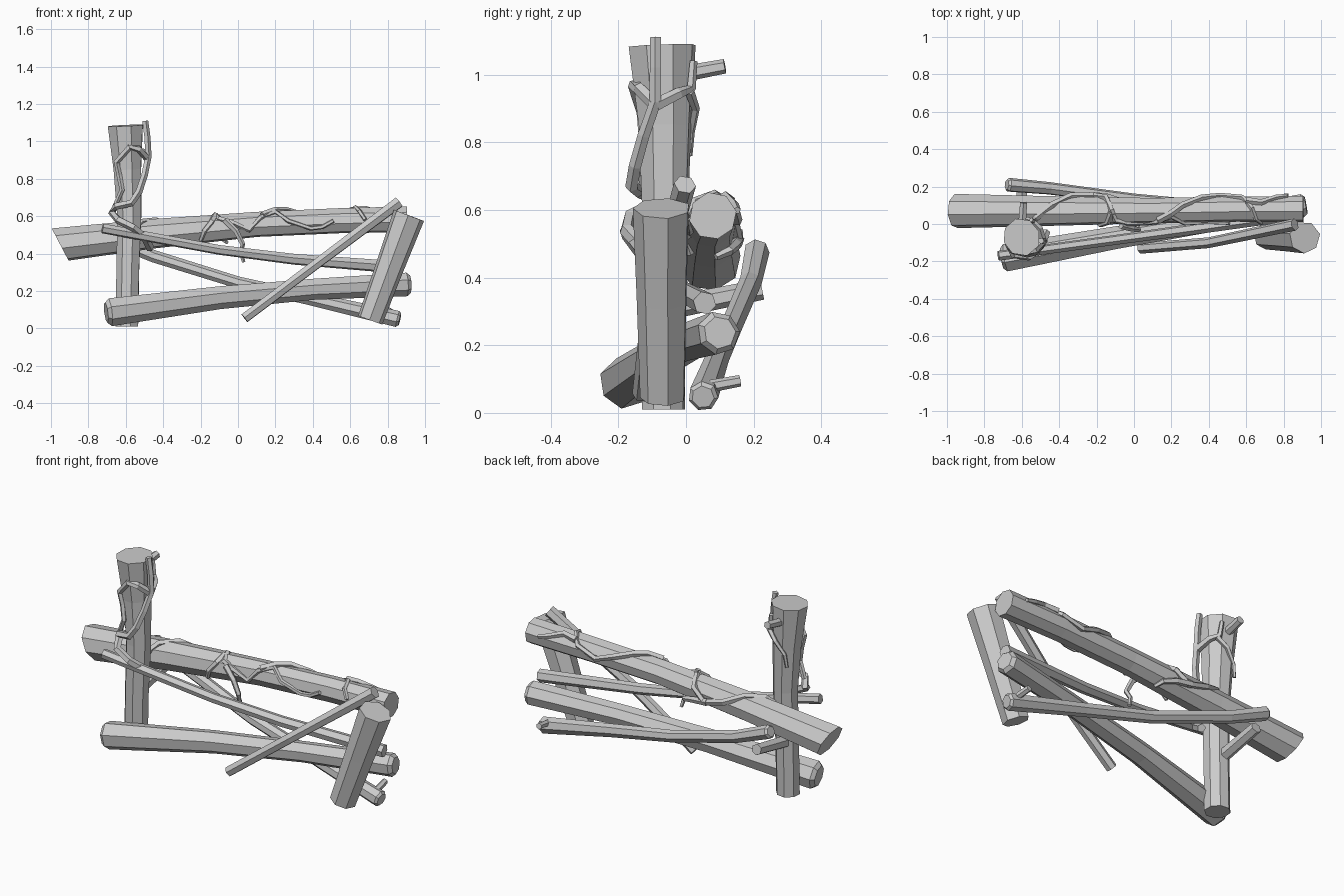
import bpy, bmesh, random
from math import sin, cos, pi, radians
from mathutils import Vector

random.seed(4)


def log(name, pts, radii, sides=7, phase=0.0, bevel=0.0, rough=0.0, start_normal=None):
    """Faceted tapered log swept along a path of points."""
    pts = [Vector(p) for p in pts]
    n = len(pts)
    tans = []
    for i in range(n):
        a, b = pts[max(i - 1, 0)], pts[min(i + 1, n - 1)]
        tans.append((b - a).normalized())
    ref = Vector((0, 0, 1)) if abs(tans[0].z) < 0.8 else Vector((1, 0, 0))
    wob = [1 + random.uniform(-rough, rough) for _ in range(sides)]
    bm = bmesh.new()
    rings, u = [], None
    # optional chamfer rings at both ends
    stations = [(pts[i], tans[i], radii[i]) for i in range(n)]
    if bevel:
        p0, t0, r0 = stations[0]
        p1, t1, r1 = stations[-1]
        stations[0] = (p0 + t0 * bevel, t0, r0)
        stations[-1] = (p1 - t1 * bevel, t1, r1)
        stations = [(p0, t0, r0 * 0.75)] + stations + [(p1, t1, r1 * 0.75)]
    for k, (p, t, r) in enumerate(stations):
        u = ref if u is None else u
        u = (u - t * u.dot(t)).normalized()
        v = t.cross(u)
        ring = []
        for j in range(sides):
            a = phase + 2 * pi * j / sides
            d = (u * cos(a) + v * sin(a)) * r * wob[j]
            if k == 0 and start_normal:
                nn = Vector(start_normal)
                d -= t * (d.dot(nn) / t.dot(nn))
            ring.append(bm.verts.new(p + d))
        rings.append(ring)
    for A, B in zip(rings, rings[1:]):
        for j in range(sides):
            q = (j + 1) % sides
            bm.faces.new((A[j], A[q], B[q], B[j]))
    bm.faces.new(rings[0][::-1])
    bm.faces.new(rings[-1])
    bmesh.ops.recalc_face_normals(bm, faces=bm.faces)
    me = bpy.data.meshes.new(name)
    bm.to_mesh(me)
    bm.free()
    ob = bpy.data.objects.new(name, me)
    bpy.context.collection.objects.link(ob)
    return ob


def vine(name, pts, r0=0.02, r1=0.011):
    n = len(pts) - 1
    log(name, pts, [r0 + (r1 - r0) * i / n for i in range(n + 1)], sides=5)


# Posts
log("left_post", [(-.595, -.065, .01), (-.59, -.065, .3), (-.582, -.06, .6), (-.592, -.06, .85),
                  (-.603, -.068, 1.085)],
    [.066, .066, .07, .08, .102], 8, .3, rough=.05, start_normal=(0, 0, 1))
log("right_post", [(.705, -.068, .045), (.81, -.07, .33), (.912, -.072, .605)],
    [.07, .078, .088], 7, .2, rough=.04)

# Rails
log("top_rail", [(-.95, .07, .447), (-.45, .07, .505), (.1, .072, .555), (.55, .08, .575), (.905, .08, .582)],
    [.092, .08, .068, .068, .07], 8, .2, rough=.03, start_normal=(.88, 0, .46))
log("low_rail", [(-.705, -.185, .085), (-.1, -.075, .165), (.4, .01, .21), (.92, .1, .237)],
    [.076, .062, .057, .064], 7, .3, bevel=.02, rough=.03)
log("thin_rail", [(-.725, -.17, .535), (-.1, -.085, .42), (.3, -.03, .37), (.88, .055, .325)],
    [.027, .027, .03, .035], 6, .3)
log("back_rail", [(-.68, .21, .483), (-.45, .19, .385), (0, .13, .245), (.4, .09, .155), (.865, .05, .047)],
    [.038, .034, .033, .036, .045], 7, .1, bevel=.012)
log("diagonal_brace", [(.035, -.13, .055), (.4, -.1, .33), (.86, -.003, .675)],
    [.029, .029, .033], 6, .4)

# Sawn branch stubs
for nm, a, b, r in [("upper_stub", (-.6, -.02, 1.0), (-.59, .115, 1.025), .024),
                    ("support_stub", (-.6, -.05, .31), (-.6, .225, .365), .034),
                    ("lower_stub", (.82, .05, .075), (.81, .16, .095), .019)]:
    log(nm, [a, b], [r, r * .9], 6)


# Vines wound around the top rail: (x, angle) with 0 = front, 90 = top, 180 = back
def on_rail(x, deg):
    s = (x + .95) / 1.855
    z = .447 + .103 * min(1, s / .566) + .032 * max(0, (s - .45) / .55)
    r = .088 - .02 * min(1, s / .55) + .006
    a = radians(deg)
    return (x, .07 + .01 * s - r * cos(a), z + r * sin(a))


rail_vines = {
    "main_vine": [(-.57, 20), (-.52, 65), (-.44, 110), (-.34, 160), (-.22, 190), (-.15, 150), (-.12, 90),
                  (-.1, 45), (-.03, 20), (.06, -20), (.12, 30), (.2, 60), (.27, 10), (.39, -25), (.45, -20), (.51, 5)],
    "vine_fork": [(.13, 40), (.2, 75), (.26, 110), (.36, 150), (.46, 180), (.58, 150), (.63, 95), (.65, 45), (.68, 5)],
    "vine_curl": [(-.12, 80), (-.14, 35), (-.18, 0), (-.2, -40)],
    "vine_end": [(.6, 130), (.68, 120), (.76, 150), (.82, 165)],
    "vine_back": [(-.24, 185), (-.15, 200), (-.08, 225), (-.06, 260)],
}
for nm, path in rail_vines.items():
    vine(nm, [on_rail(*p) for p in path])
vine("hanging_vine", [(-.07, -.01, .58), (-.01, -.025, .52), (.025, -.03, .45), (.015, -.01, .41), (.03, .0, .355)],
     .018, .01)

# Vines climbing the left post
vine("post_vine", [(-.47, -.04, .43), (-.5, -.13, .49), (-.56, -.175, .54), (-.64, -.165, .58), (-.675, -.1, .62),
                   (-.65, -.14, .655), (-.57, -.16, .67), (-.53, -.15, .73), (-.5, -.125, .82),
                   (-.48, -.09, .92), (-.485, -.09, 1.02), (-.497, -.09, 1.11)], .023, .017)
vine("post_vine_arch", [(-.485, -.09, .91), (-.53, -.14, .96), (-.58, -.155, .97), (-.65, -.13, .89),
                        (-.635, -.125, .82), (-.62, -.135, .74), (-.66, -.12, .65)], .02, .013)
vine("post_vine_back", [(-.485, -.09, .91), (-.505, -.02, .945), (-.54, .015, .96), (-.55, .022, 1.04)], .02, .012)
vine("post_vine_tail", [(-.53, .01, .95), (-.58, .028, .9), (-.63, .015, .83), (-.64, .01, .76)], .015, .009)
